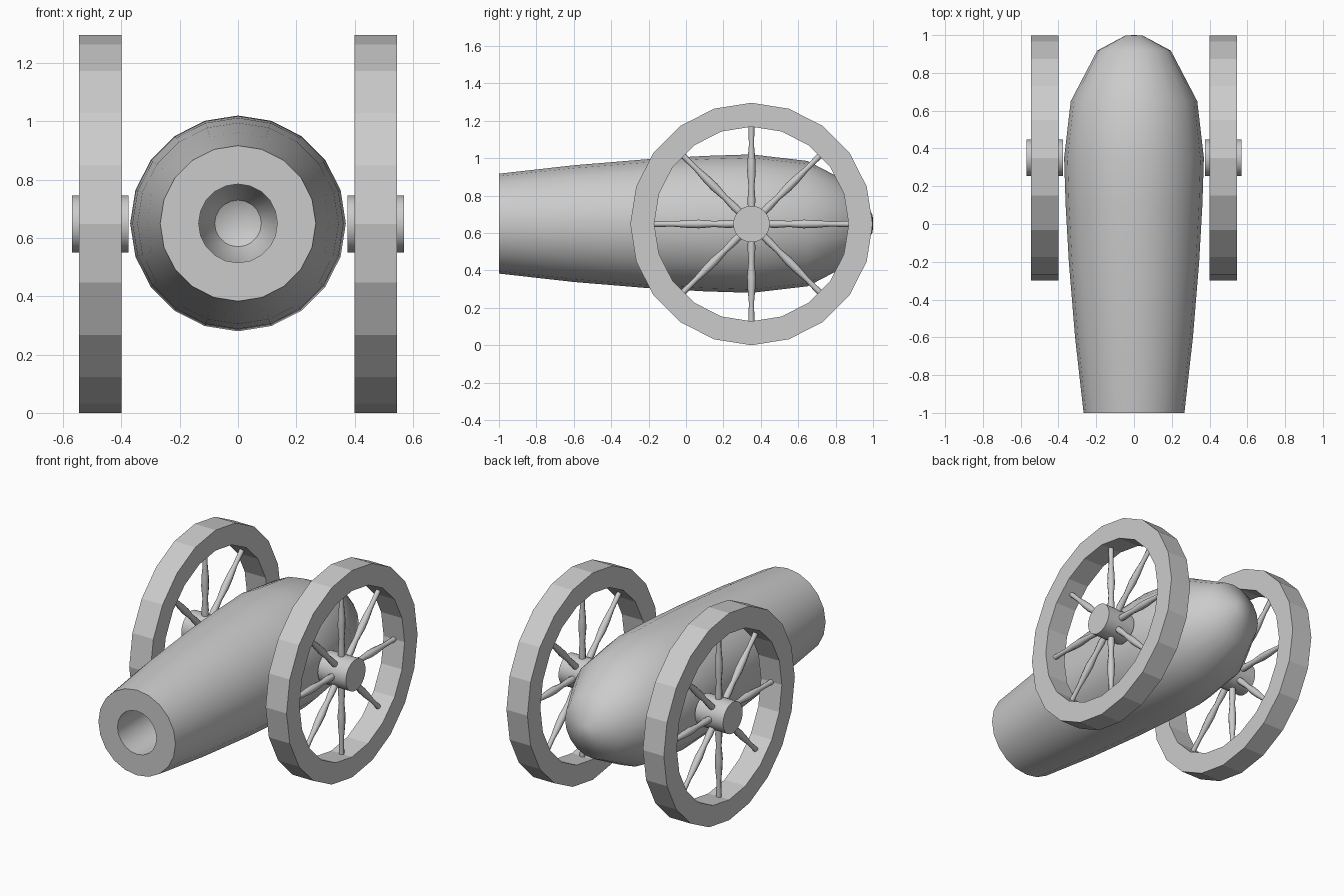
import bpy, math
from mathutils import Matrix, Vector

cube = bpy.data.objects.get("Cube")
if cube:
    bpy.data.objects.remove(cube, do_unlink=True)

GREY = (0.6, 0.6, 0.6, 1)
metal = bpy.data.materials.new("plain grey")
metal.use_nodes = True
metal.diffuse_color = GREY
metal.node_tree.nodes["Principled BSDF"].inputs["Base Color"].default_value = GREY

AXLE_Y, AXLE_Z, WHEEL_X = 0.35, 0.648, 0.4725
TO_Y = Matrix.Rotation(-math.pi / 2, 4, 'X')
TO_X = Matrix.Rotation(math.pi / 2, 4, 'Y')


def lathe(name, profile, sides, matrix, smooth=None, closed=False):
    """Spin (radius, height) points round z, then place with matrix."""
    verts, rings, faces = [], [], []
    for r, h in profile:
        n = 1 if r == 0 else sides
        rings.append([len(verts) + i for i in range(n)])
        for i in range(n):
            a = 2 * math.pi * i / sides
            verts.append(matrix @ Vector((r * math.cos(a), r * math.sin(a), h)))
    pairs = list(zip(rings, rings[1:]))
    if closed:
        pairs.append((rings[-1], rings[0]))
    for low, high in pairs:
        for i in range(sides):
            j = (i + 1) % sides
            quad = [low[i % len(low)], low[j % len(low)],
                    high[j % len(high)], high[i % len(high)]]
            faces.append(list(dict.fromkeys(quad)))
    mesh = bpy.data.meshes.new(name)
    mesh.from_pydata(verts, [], faces)
    mesh.materials.append(metal)
    obj = bpy.data.objects.new(name, mesh)
    bpy.context.collection.objects.link(obj)
    if smooth:
        bpy.ops.object.select_all(action='DESELECT')
        obj.select_set(True)
        bpy.context.view_layer.objects.active = obj
        bpy.ops.object.shade_smooth_by_angle(angle=math.radians(smooth))
    return obj


# Barrel: round-ended bore, muzzle ring, swelling body and domed breech
barrel = [(0, 0.3), (0.08, 0.26), (0.135, 0.15), (0.135, -1),
          (0.267, -1), (0.312, -0.6), (0.345, -0.2), (0.362, 0.1), (0.37, 0.35),
          (0.335, 0.65), (0.195, 0.918), (0.045, 0.998), (0, 1)]
lathe("barrel", barrel, 20, Matrix.Translation((0, 0, 0.65)) @ TO_Y, 36)

# Wheels: rim, hub and turned spokes on each side
rim = [(0.52, -0.0725), (0.648, -0.0725), (0.648, 0.0725), (0.52, 0.0725)]
hub = [(0, -0.0975), (0.097, -0.0975), (0.097, 0.0975), (0, 0.0975)]
spoke = [(0.019, 0.08), (0.021, 0.13), (0.016, 0.2), (0.023, 0.28),
         (0.021, 0.34), (0.014, 0.42), (0.016, 0.525)]
for side, sign in (("left", 1), ("right", -1)):
    place = Matrix.Translation((sign * WHEEL_X, AXLE_Y, AXLE_Z))
    lathe(side + "_wheel_rim", rim, 20, place @ TO_X, closed=True)
    lathe(side + "_wheel_hub", hub, 32, place @ TO_X, 30)
    for k in range(8):
        turn = Matrix.Rotation(k * math.pi / 4, 4, 'X')
        lathe(f"{side}_spoke_{k + 1}", spoke, 8, place @ turn, 50)
